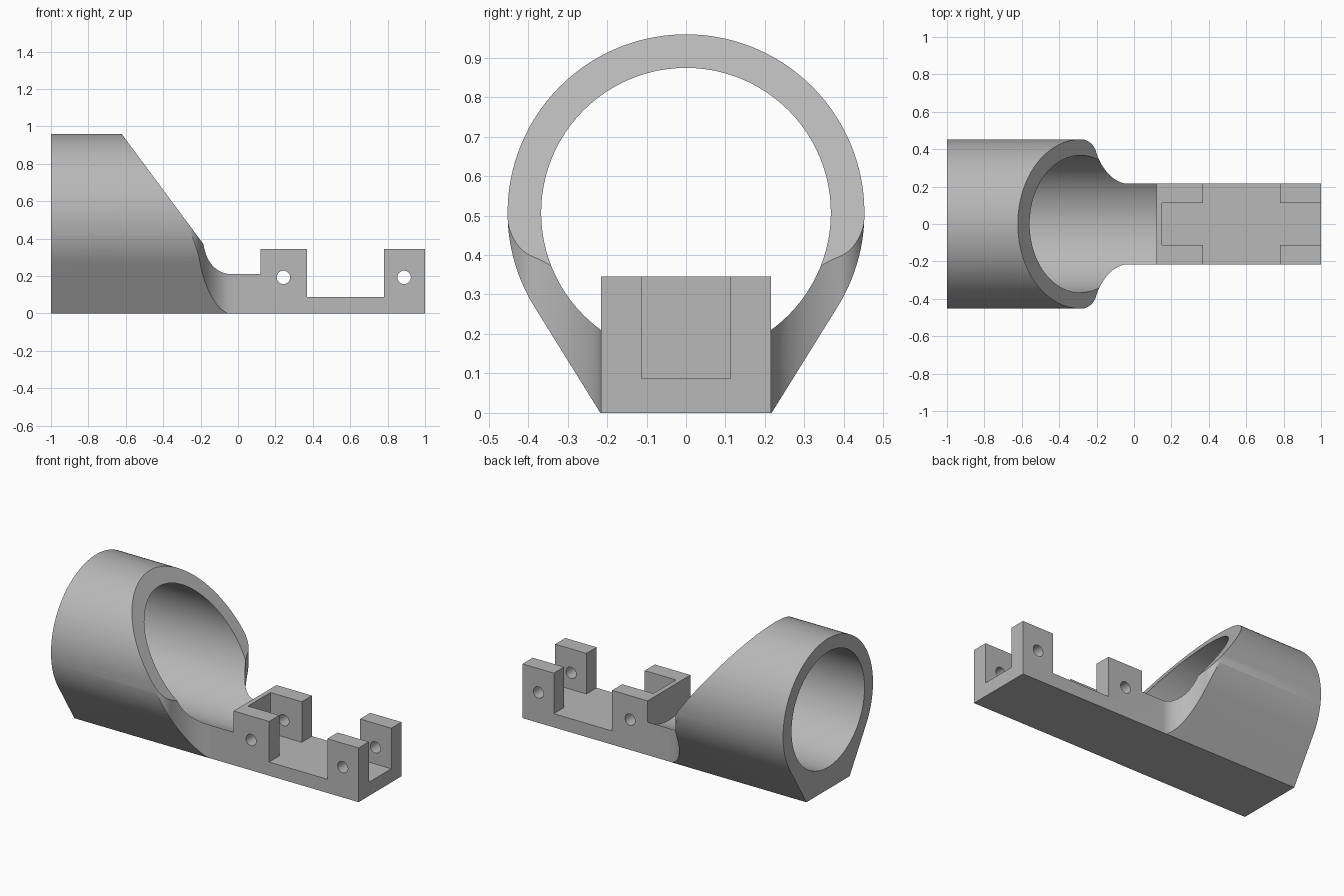
import bpy, bmesh, math
from mathutils import Vector

if "Cube" in bpy.data.objects:
    bpy.data.objects.remove(bpy.data.objects["Cube"], do_unlink=True)

grey = bpy.data.materials.new("plain_grey")
grey.use_nodes = True
grey.diffuse_color = (0.48, 0.48, 0.48, 1)
grey.node_tree.nodes["Principled BSDF"].inputs["Base Color"].default_value = (0.48, 0.48, 0.48, 1)


def prism(name, outline, axis, lo, hi):
    """Extrude a closed 2D outline along one axis, from lo to hi."""
    place = {"x": lambda u, v: (lo, u, v),
             "y": lambda u, v: (u, lo, v),
             "z": lambda u, v: (u, v, lo)}[axis]
    bm = bmesh.new()
    face = bm.faces.new([bm.verts.new(place(u, v)) for u, v in outline])
    ext = bmesh.ops.extrude_face_region(bm, geom=[face])
    shift = Vector([hi - lo if a == axis else 0 for a in "xyz"])
    bmesh.ops.translate(bm, vec=shift,
                        verts=[e for e in ext["geom"] if isinstance(e, bmesh.types.BMVert)])
    bmesh.ops.recalc_face_normals(bm, faces=bm.faces)
    mesh = bpy.data.meshes.new(name)
    bm.to_mesh(mesh)
    bm.free()
    mesh.materials.append(grey)
    obj = bpy.data.objects.new(name, mesh)
    bpy.context.collection.objects.link(obj)
    return obj


def arc(cu, cv, r, start, end, n):
    """Points on an arc, angles in radians."""
    angles = [start + (end - start) * i / n for i in range(n + 1)]
    return [(cu + r * math.cos(a), cv + r * math.sin(a)) for a in angles]


def circle(cu, cv, r, n):
    return arc(cu, cv, r, 0, math.tau, n)[:-1]


def bezier(a, b, c, d, n):
    a, b, c, d = map(Vector, (a, b, c, d))
    steps = [i / n for i in range(1, n + 1)]
    return [tuple(a * (1 - t) ** 3 + b * 3 * t * (1 - t) ** 2
                  + c * 3 * t * t * (1 - t) + d * t ** 3) for t in steps]


# Sleeve section: round top, straight tangent flanks, flat foot
CENTRE, OUTER, BORE, FOOT = 0.507, 0.452, 0.367, 0.217
tangent = math.atan2(-CENTRE, FOOT) + math.acos(OUTER / math.hypot(FOOT, CENTRE))
section = [(FOOT, 0)] + arc(0, CENTRE, OUTER, tangent, math.pi - tangent, 96) + [(-FOOT, 0)]
body = prism("sleeve_and_tray", section, "x", -1, 1)

# Plan outline: wide sleeve flowing into the narrow tray
HALF = 0.2155
shoulder = arc(-0.29, 0.364, 0.09, math.pi / 2, math.radians(15), 14)
side = [(-1.1, 0.5), (-0.29, 0.5)] + shoulder
side += bezier(shoulder[-1], (-0.178, 0.30), (-0.11, HALF), (-0.03, HALF), 20)
side += [(1.1, HALF)]
plan = prism("plan_helper", side + [(x, -y) for x, y in reversed(side)], "z", -0.1, 1.3)

# Everything above the slanted mouth, the tray floor and the posts
top_line = [(-0.80, 1.2), (-0.13, 0.297), (0.12, 0.297), (0.12, 0.345),
            (0.37, 0.345), (0.37, 0.087), (0.78, 0.087), (0.78, 0.345),
            (1.1, 0.345), (1.1, 1.2)]
top = prism("top_cutter", top_line, "y", -0.6, 0.6)

# Bore of the sleeve and pocket between the posts
bore = prism("bore_cutter", circle(0, CENTRE, BORE, 96), "x", -1.1, 0.12)
pocket = prism("pocket_cutter", [(0.15, -0.113), (1.1, -0.113), (1.1, 0.113), (0.15, 0.113)],
               "z", 0.087, 0.6)

# Pin holes through both pairs of posts
holes = [prism("pin_hole_cutter", circle(x, 0.193, 0.036, 32), "y", -0.4, 0.4)
         for x in (0.243, 0.888)]

bpy.context.view_layer.objects.active = body
body.select_set(True)
for tool in [plan, bore, top, pocket] + holes:
    mod = body.modifiers.new(tool.name, "BOOLEAN")
    mod.operation = "INTERSECT" if tool is plan else "DIFFERENCE"
    mod.solver = "EXACT"
    mod.object = tool
    bpy.ops.object.modifier_apply(modifier=mod.name)
    bpy.data.objects.remove(tool, do_unlink=True)

# Smooth curved walls, crisp edges
bpy.ops.object.shade_smooth_by_angle(angle=math.radians(25))
